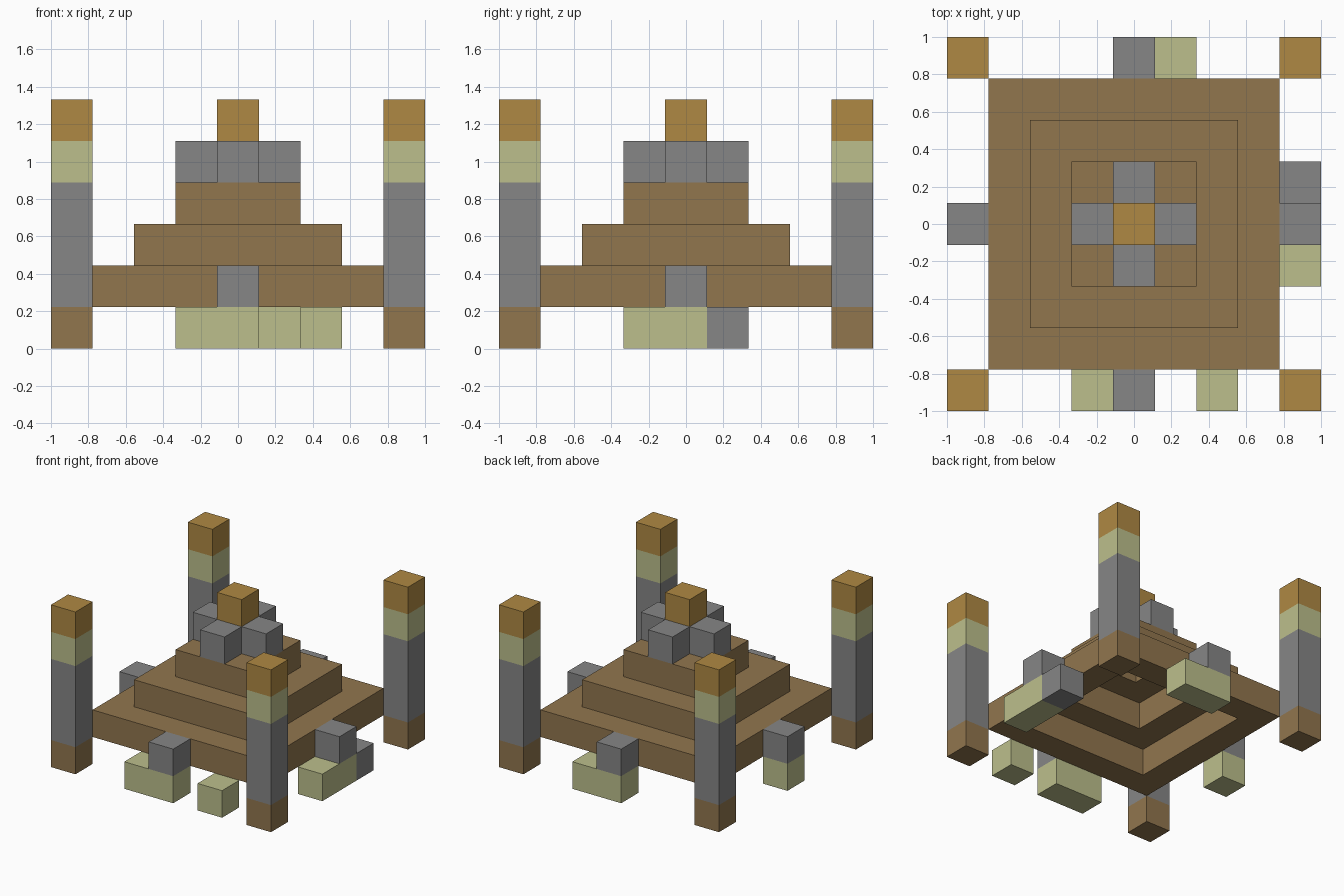
import bpy
import bmesh
from mathutils import Matrix, Vector

U = 2 / 9  # one block

cube = bpy.data.objects.get("Cube")
if cube:
    bpy.data.objects.remove(cube, do_unlink=True)


def make_material(name, rgb):
    mat = bpy.data.materials.new(name)
    mat.use_nodes = True
    colour = (*rgb, 1)
    mat.diffuse_color = colour
    mat.node_tree.nodes["Principled BSDF"].inputs["Base Color"].default_value = colour
    return mat


BROWN = make_material("wood brown", (0.283, 0.181, 0.076))
GREY = make_material("stone grey", (0.238, 0.238, 0.238))
GREEN = make_material("pale green", (0.503, 0.521, 0.262))
GOLD = make_material("lamp gold", (0.429, 0.250, 0.056))


def finish(name, bm, *materials):
    bmesh.ops.recalc_face_normals(bm, faces=bm.faces)
    mesh = bpy.data.meshes.new(name)
    bm.to_mesh(mesh)
    bm.free()
    for mat in materials:
        mesh.materials.append(mat)
    obj = bpy.data.objects.new(name, mesh)
    bpy.context.collection.objects.link(obj)
    return obj


def box(name, mat, centre, size=(1, 1, 1)):
    """Box in block units; centre z is the height of its underside."""
    x, y, z = centre
    bm = bmesh.new()
    place = Matrix.Translation(Vector((x, y, z + size[2] / 2)) * U)
    bmesh.ops.create_cube(bm, size=U, matrix=place @ Matrix.Diagonal((*size, 1)))
    return finish(name, bm, mat)


def ring(name, mat, outer, z):
    """Square ring one block wide and one block tall, open in the middle."""
    bm = bmesh.new()
    corners = ((-1, -1), (1, -1), (1, 1), (-1, 1))
    loops = [[bm.verts.new(Vector((x * half, y * half, h)) * U) for x, y in corners]
             for half, h in ((outer, z), (outer, z + 1), (outer - 1, z + 1), (outer - 1, z))]
    for k in range(4):
        a, b = loops[k], loops[(k + 1) % 4]
        for i in range(4):
            j = (i + 1) % 4
            bm.faces.new((a[i], a[j], b[j], b[i]))
    return finish(name, bm, mat)


def pillar(name, x, y):
    """Corner post, cut at each colour change and coloured by height."""
    bm = bmesh.new()
    bmesh.ops.create_cube(bm, size=U, matrix=Matrix.Translation(Vector((x, y, 3)) * U)
                          @ Matrix.Diagonal((1, 1, 6, 1)))
    cuts = (1, 4, 5)
    for h in cuts:
        bmesh.ops.bisect_plane(bm, geom=bm.verts[:] + bm.edges[:] + bm.faces[:],
                               plane_co=(0, 0, h * U), plane_no=(0, 0, 1))
    for face in bm.faces:
        height = face.calc_center_median().z / U
        face.material_index = sum(height > h for h in cuts)
    return finish(name, bm, BROWN, GREY, GREEN, GOLD)


# Stepped hollow roof
for level, (name, half) in enumerate((("lower_roof_tier", 3.5), ("middle_roof_tier", 2.5),
                                      ("upper_roof_tier", 1.5)), start=1):
    ring(name, BROWN, half, level)

# Stone cross and lamp on the peak
sides = {"front": (0, -1), "back": (0, 1), "left": (1, 0), "right": (-1, 0)}
for side, (x, y) in sides.items():
    box(f"peak_stone_{side}", GREY, (x, y, 4))
box("peak_lamp", GOLD, (0, 0, 5))

# Four corner pillars
for end, y in (("front", -4), ("back", 4)):
    for side, x in (("left", 4), ("right", -4)):
        pillar(f"{end}_{side}_pillar", x, y)

# Stone block in the middle of every side
for side, (x, y) in sides.items():
    box(f"{side}_middle_stone", GREY, (x * 4, y * 4, 1))

# Uneven ground blocks below them
box("front_green_base", GREEN, (-0.5, -4, 0), (2, 1, 1))
box("front_loose_green_block", GREEN, (2, -4, 0))
box("back_green_base", GREEN, (0.5, 4, 0), (2, 1, 1))
box("left_green_base", GREEN, (4, -0.5, 0), (1, 2, 1))
box("left_ground_stone", GREY, (4, 1, 0))
box("right_green_base", GREEN, (-4, 0, 0))
